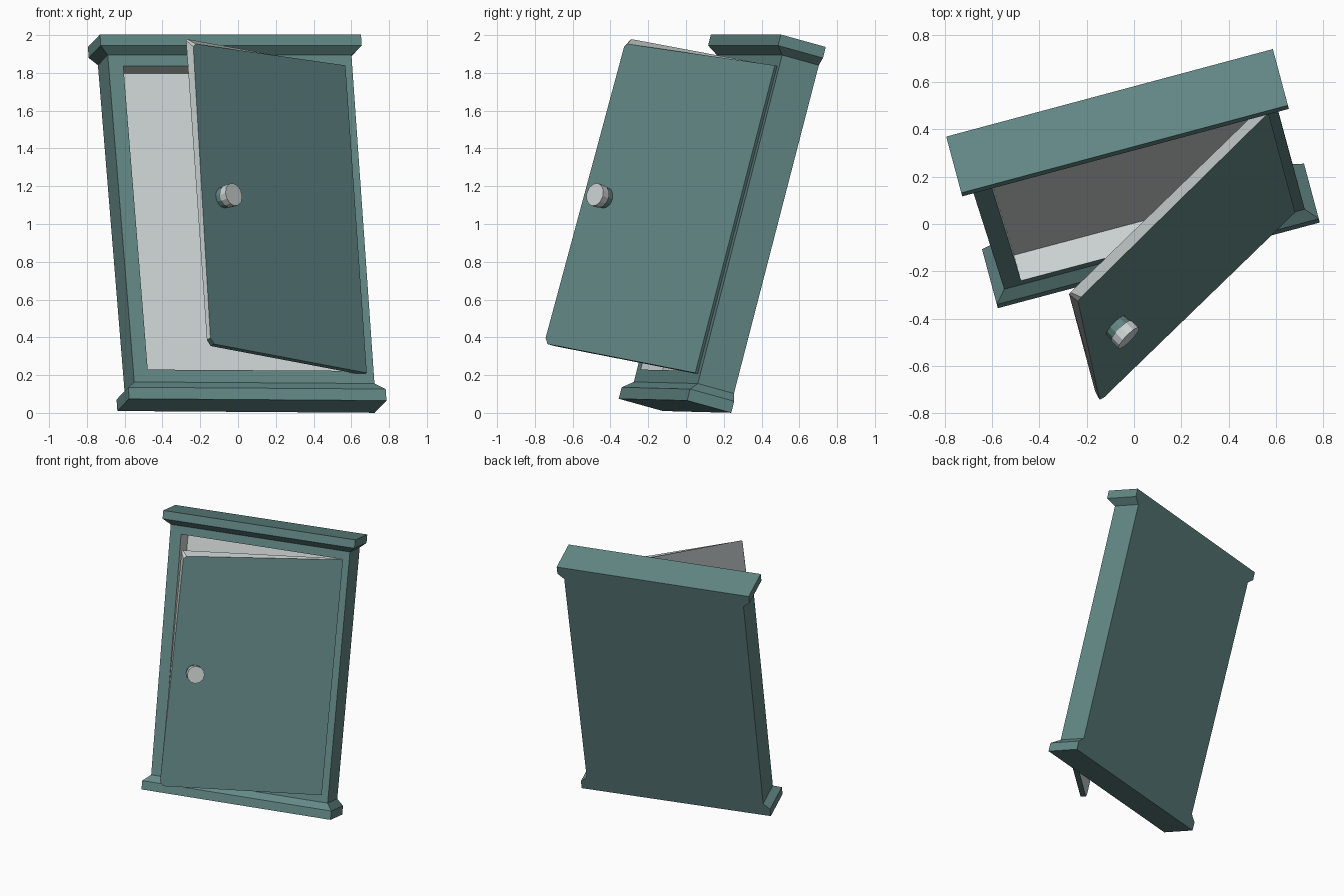
import bpy, bmesh, math
from mathutils import Vector, Matrix

if "Cube" in bpy.data.objects:
    bpy.data.objects.remove(bpy.data.objects["Cube"])


def material(name, rgb):
    m = bpy.data.materials.new(name)
    m.diffuse_color = (*rgb, 1)
    m.use_nodes = True
    m.node_tree.nodes["Principled BSDF"].inputs["Base Color"].default_value = m.diffuse_color
    return m


teal = material("teal_paint", (0.125, 0.25, 0.24))
white = material("pale_white", (0.62, 0.67, 0.66))

# The cabinet is turned 15 degrees and leans back 15 degrees
ROT = Matrix.Rotation(math.radians(15), 3, 'Z') @ Matrix.Rotation(math.radians(-15), 3, 'X')
ORIGIN = Vector((0.105, -0.175, 0.07))


def world(a, b, c):
    # a: width, b: depth from the front, c: height; the base is slightly uneven
    return ORIGIN + ROT @ Vector((a, b, c - 0.007 * a * (1 - c / 2)))


# The door swings 30 degrees about its right edge
CA, SA = math.cos(math.radians(30)), math.sin(math.radians(30))


def door_world(s, n, c):
    # s: distance from the hinge, n: outward from the front face
    return world(0.615 - CA * s + SA * n, 0.028 - SA * s - CA * n, c)


def make(name, bm, mats):
    bmesh.ops.recalc_face_normals(bm, faces=bm.faces)
    me = bpy.data.meshes.new(name)
    bm.to_mesh(me)
    bm.free()
    for m in mats:
        me.materials.append(m)
    ob = bpy.data.objects.new(name, me)
    bpy.context.collection.objects.link(ob)
    return ob


def bridge(bm, lo, hi, mats=None):
    n = len(lo)
    faces = []
    for i in range(n):
        f = bm.faces.new((lo[i], lo[(i + 1) % n], hi[(i + 1) % n], hi[i]))
        if mats:
            f.material_index = mats[i]
        faces.append(f)
    return faces


# Cabinet: stacked rectangles for plinth, body and cornice, flush at the back
BACK = 0.25
levels = [  # height, left, right, front
    (0.0, -0.705, 0.705, 0.0), (0.063, -0.705, 0.705, 0.0),
    (0.105, -0.658, 0.658, 0.045), (1.90, -0.68, 0.656, 0.042),
    (1.94, -0.728, 0.703, -0.005), (2.0, -0.728, 0.703, -0.005)]
bm = bmesh.new()
rings = []
for c, l, r, f in levels:
    rings.append([bm.verts.new(world(*p)) for p in
                  ((l, f, c), (r, f, c), (r, BACK, c), (l, BACK, c))])
sides = [bridge(bm, lo, hi) for lo, hi in zip(rings, rings[1:])]
bm.faces.new(rings[0])
bm.faces.new(rings[-1])
# Doorway with a pale recess behind it
front = sides[2][0]
rim = [rings[2][0], rings[2][1], rings[3][1], rings[3][0]]
bm.faces.remove(front)
corners = [(-0.58, 0.173, 0.16), (0.585, 0.173, 0.16), (0.583, 1.84, 0.2), (-0.598, 1.84, 0.2)]
mouth = [bm.verts.new(world(a, 0.044, c)) for a, c, d in corners]
deep = [bm.verts.new(world(a, d, c)) for a, c, d in corners]
bridge(bm, rim, mouth)
bridge(bm, mouth, deep, [1] * 4)
bm.faces.new(deep).material_index = 1
make("cabinet", bm, [teal, white])

# Door: teal front, pale back and edges, clipped free corners
T = 0.04
outer = [(0, 0.158), (1.135, 0.158), (1.16, 0.188), (1.137, 1.79), (1.117, 1.807), (0, 1.84)]
inner = [(0, 0.158), (1.122, 0.158), (1.147, 0.188), (1.147, 1.832), (1.139, 1.84), (0, 1.84)]
bm = bmesh.new()
fo = [bm.verts.new(door_world(s, 0, c)) for s, c in outer]
bk = [bm.verts.new(door_world(s, -T, c)) for s, c in inner]
bm.faces.new(fo)
bm.faces.new(bk).material_index = 1
bridge(bm, fo, bk, [0, 0, 1, 1, 1, 0])
make("door", bm, [teal, white])


# Knob: teal stem and pale cap
def disc(name, r, n0, n1, mat, sides=12):
    b = bmesh.new()
    loops = []
    for n in (n0, n1):
        loops.append([b.verts.new(door_world(0.99 + r * math.cos(t), n, 0.98 + r * math.sin(t)))
                      for t in (2 * math.pi * i / sides for i in range(sides))])
    bridge(b, *loops)
    for lp in loops:
        b.faces.new(lp)
    make(name, b, [mat])


disc("knob_stem", 0.056, -0.005, 0.035, teal)
disc("knob_cap", 0.062, 0.035, 0.08, white)
